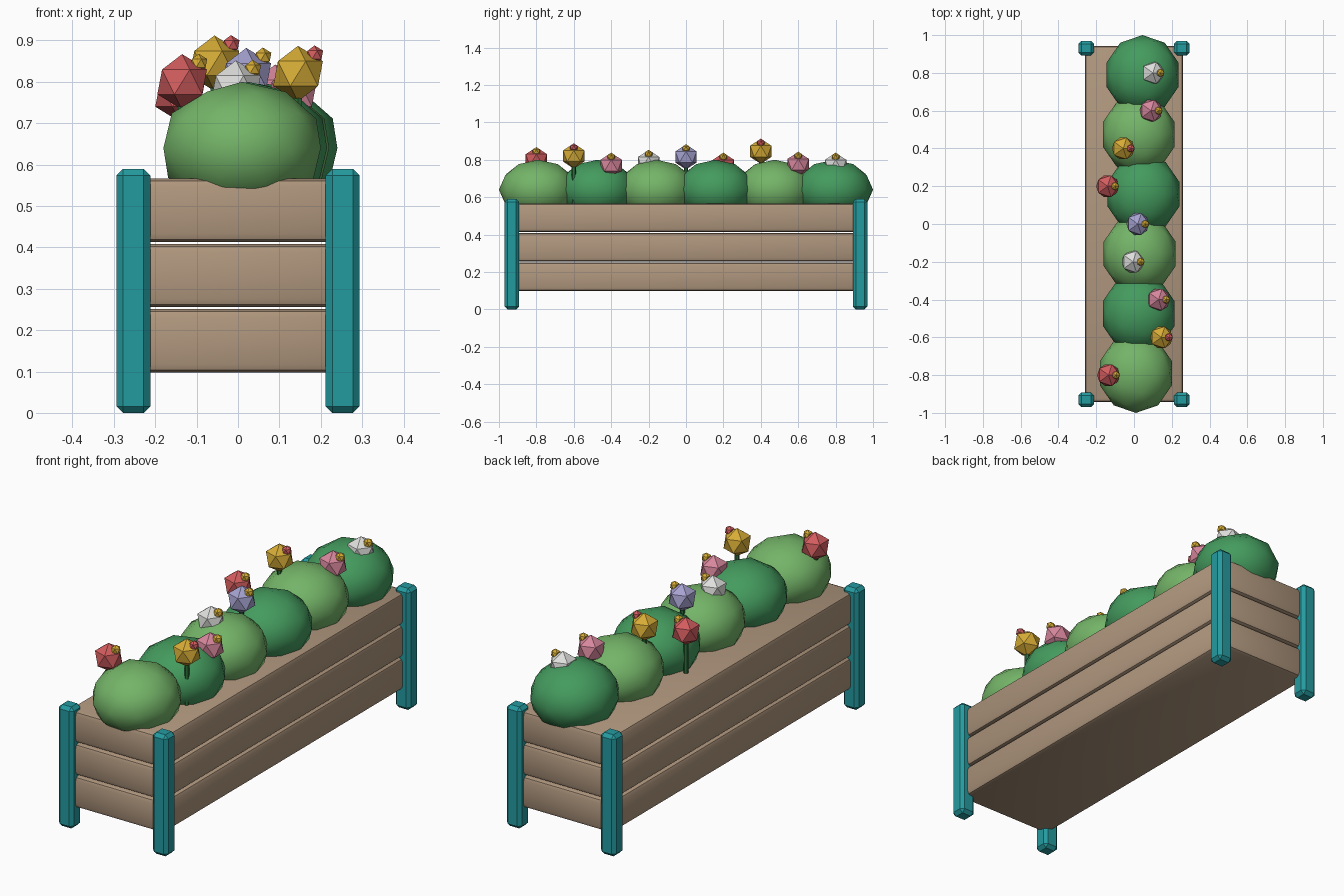
import bpy, bmesh, math
from mathutils import Matrix, Vector

cube = bpy.data.objects.get("Cube")
if cube:
    bpy.data.objects.remove(cube, do_unlink=True)


def material(name, r, g, b):
    # sRGB 0-255 to linear
    rgb = [((c / 255 + 0.055) / 1.055) ** 2.4 for c in (r, g, b)]
    m = bpy.data.materials.new(name)
    m.use_nodes = True
    m.diffuse_color = (*rgb, 1)
    m.node_tree.nodes["Principled BSDF"].inputs["Base Color"].default_value = (*rgb, 1)
    return m


wood = material("wood", 176, 151, 126)
teal = material("teal paint", 36, 155, 160)
light_green = material("light green", 116, 180, 104)
dark_green = material("dark green", 68, 155, 94)
stem_green = material("stem green", 46, 112, 58)
red = material("red", 210, 92, 94)
yellow = material("yellow", 214, 172, 54)
pink = material("pink", 214, 134, 156)
white = material("white", 222, 222, 220)
lavender = material("lavender", 166, 162, 208)


def finish(name, bm, mat):
    mesh = bpy.data.meshes.new(name)
    bm.to_mesh(mesh)
    bm.free()
    mesh.shade_smooth()
    mesh.set_sharp_from_angle(angle=math.radians(30))
    mesh.materials.append(mat)
    obj = bpy.data.objects.new(name, mesh)
    bpy.context.collection.objects.link(obj)
    return obj


def placed(centre, size):
    return Matrix.Translation(centre) @ Matrix.Diagonal((*size, 1))


def box(name, centre, size, bevel, segments, mat):
    bm = bmesh.new()
    bmesh.ops.create_cube(bm, size=1, matrix=placed(centre, size))
    bmesh.ops.bevel(bm, geom=bm.edges[:], offset=bevel, segments=segments,
                    profile=0.5, affect='EDGES')
    return finish(name, bm, mat)


def ball(name, centre, radii, subdivisions, mat):
    bm = bmesh.new()
    bmesh.ops.create_icosphere(bm, subdivisions=subdivisions, radius=1,
                               matrix=placed(centre, radii))
    return finish(name, bm, mat)


# Stacked wooden layers with a thin gap between them
for i in range(3):
    box(f"planter_board_{i + 1}", (0, 0, 0.174 + 0.158 * i),
        (0.52, 1.885, 0.153), 0.02, 2, wood)

# Corner posts
for x, side in ((-1, "right"), (1, "left")):
    for y, end in ((-1, "front"), (1, "back")):
        box(f"{end}_{side}_post", (0.253 * x, 0.931 * y, 0.295),
            (0.082, 0.078, 0.59), 0.016, 1, teal)

# Row of round bushes
for i, x in enumerate((0.01, 0.025, 0.03, 0.05, 0.025, 0.045)):
    ball(f"bush_{i + 1}", (x, -0.79 + 0.316 * i, 0.64), (0.2, 0.21, 0.16), 2,
         dark_green if i % 2 else light_green)

# Flowers: petal colour, x and height, from front to back
flowers = (
    (red, -0.135, 0.80), (yellow, 0.145, 0.82), (pink, 0.13, 0.77),
    (white, -0.005, 0.785), (lavender, 0.02, 0.815), (red, -0.14, 0.77),
    (yellow, -0.057, 0.845), (pink, 0.09, 0.775), (white, 0.1, 0.77),
)
for i, (petal, x, z) in enumerate(flowers):
    head = Vector((x, -0.8 + 0.2 * i, z))
    ball(f"flower_{i + 1}_head", head, (0.067,) * 3, 1, petal)
    ball(f"flower_{i + 1}_centre", head + Vector((0.04, 0, 0.045)), (0.023,) * 3, 1,
         red if petal == yellow else yellow)
    bm = bmesh.new()
    length = z - 0.55
    bmesh.ops.create_cone(bm, cap_ends=True, segments=6, radius1=0.011, radius2=0.011,
                          depth=length,
                          matrix=Matrix.Translation((x, head.y, z - length / 2)))
    finish(f"flower_{i + 1}_stem", bm, stem_green)
